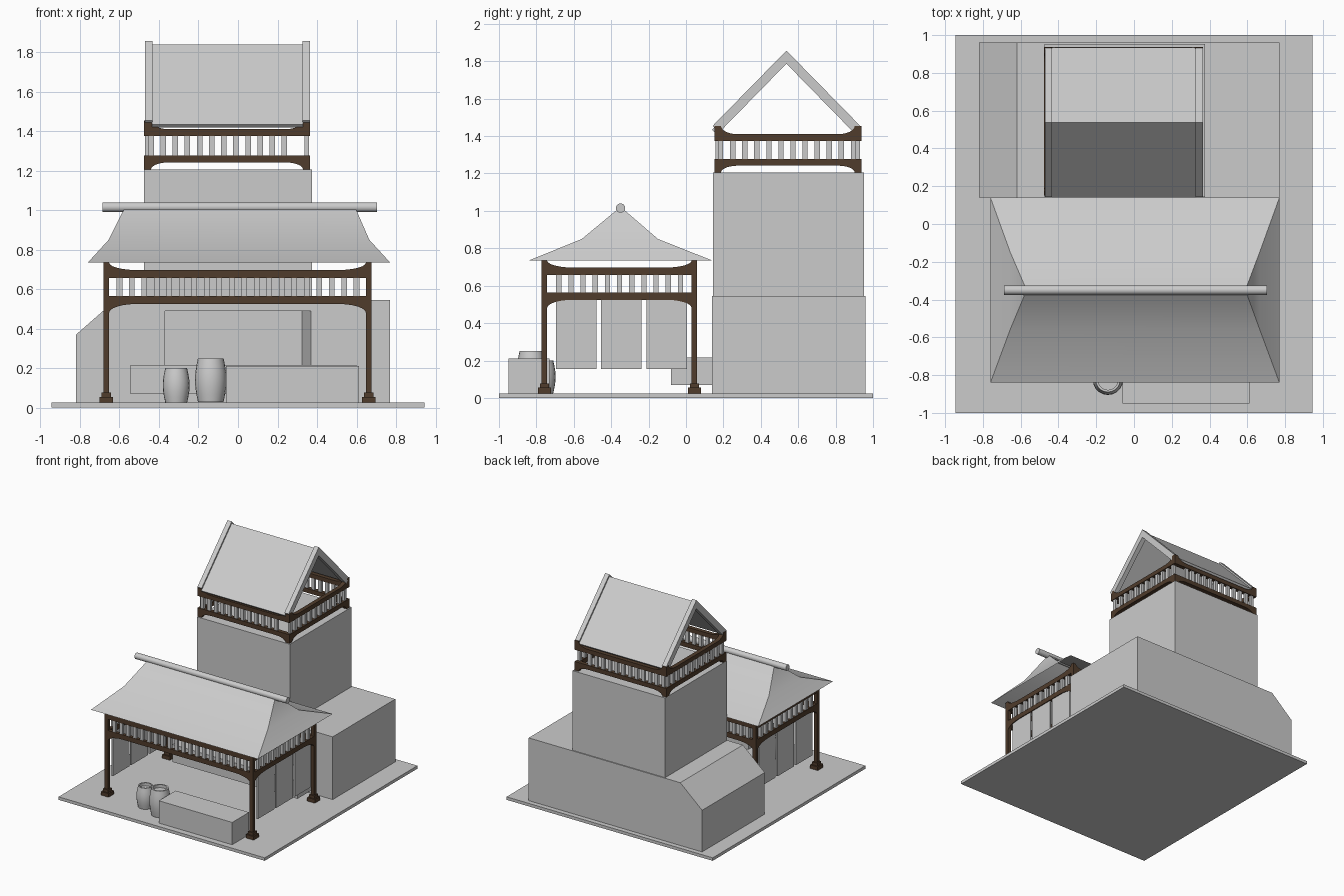
import bpy, bmesh, math
from mathutils import Vector

if "Cube" in bpy.data.objects:
    bpy.data.objects.remove(bpy.data.objects["Cube"])

brown = bpy.data.materials.new("dark_wood")
brown.diffuse_color = (0.08, 0.045, 0.025, 1)
brown.use_nodes = True
brown.node_tree.nodes["Principled BSDF"].inputs["Base Color"].default_value = brown.diffuse_color


def finish(name, bm, mat=None, smooth=None):
    bmesh.ops.recalc_face_normals(bm, faces=bm.faces[:])
    me = bpy.data.meshes.new(name)
    bm.to_mesh(me)
    bm.free()
    ob = bpy.data.objects.new(name, me)
    bpy.context.collection.objects.link(ob)
    if mat:
        me.materials.append(mat)
    if smooth:
        bpy.ops.object.select_all(action='DESELECT')
        ob.select_set(True)
        bpy.context.view_layer.objects.active = ob
        bpy.ops.object.shade_smooth_by_angle(angle=math.radians(smooth))
    return ob


def add_box(bm, x0, x1, y0, y1, z0, z1):
    vs = bmesh.ops.create_cube(bm, size=1)['verts']
    for v in vs:
        v.co = Vector((x0 if v.co.x < 0 else x1, y0 if v.co.y < 0 else y1, z0 if v.co.z < 0 else z1))


def box(name, *dims, mat=None):
    bm = bmesh.new()
    add_box(bm, *dims)
    return finish(name, bm, mat)


def add_prism(bm, pts, axis, a, b):
    """Extrude a closed 2D profile along an axis from a to b."""
    place = {'x': lambda u, v, w: (w, u, v), 'y': lambda u, v, w: (u, w, v), 'z': lambda u, v, w: (u, v, w)}[axis]
    f = bm.faces.new([bm.verts.new(place(u, v, a)) for u, v in pts])
    ext = bmesh.ops.extrude_face_region(bm, geom=[f])['geom']
    d = Vector(place(0, 0, b - a))
    for v in ext:
        if isinstance(v, bmesh.types.BMVert):
            v.co += d


def prism(name, pts, axis, a, b, mat=None, smooth=None):
    bm = bmesh.new()
    add_prism(bm, pts, axis, a, b)
    return finish(name, bm, mat, smooth)


# Ground slab
box("base_slab", -0.945, 0.945, -1, 1, 0, 0.025)

# Rear building with sloped left shoulder and a shop window recess
lower = prism("lower_building", [(-0.82, 0.025), (0.77, 0.025), (0.77, 0.545), (-0.62, 0.545), (-0.82, 0.37)],
              'y', 0.14, 0.96)
cut = prism("window_cutter", [(-0.37, 0.0), (0.37, 0.0), (0.37, 0.14), (0.325, 0.3), (-0.37, 0.3)], 'z', 0.215, 0.49)
mod = lower.modifiers.new("window", 'BOOLEAN')
mod.object, mod.operation, mod.solver = cut, 'DIFFERENCE', 'EXACT'
bpy.context.view_layer.objects.active = lower
bpy.ops.object.modifier_apply(modifier="window")
bpy.data.objects.remove(cut)
box("shop_counter", -0.545, 0.6, -0.08, 0.14, 0.07, 0.215)
box("tower", -0.475, 0.375, 0.144, 0.952, 0.545, 1.205)


# Railings: two arched beams with slats between them, on all four sides
def beam(bm, axis, u0, u1, w0, w1, straight, mid, end, flat, curve):
    n = 6
    arc = [(u0, end)] + [(u0 + flat + curve * (1 - math.cos(t)), end + (mid - end) * math.sin(t))
                         for t in [i / n * math.pi / 2 for i in range(n + 1)]]
    if flat == 0:
        arc.pop(0)
    arc += [(u0 + u1 - u, z) for u, z in reversed(arc)]
    add_prism(bm, [(u1, straight), (u0, straight)] + arc, axis, w0, w1)


def railing(name, x0, x1, y0, y1, th, zs, flat, curve, xs, ys):
    """zs: low end, low mid, low top, high bottom, high mid, high end."""
    beams, slats = bmesh.new(), bmesh.new()
    h = 0.014
    for w in (y0, y1 - th):
        for s, m, e in ((zs[2], zs[1], zs[0]), (zs[3], zs[4], zs[5])):
            beam(beams, 'y', x0, x1, w, w + th, s, m, e, flat, curve)
        for i in range(xs[2]):
            c = xs[0] + (xs[1] - xs[0]) * i / (xs[2] - 1)
            add_box(slats, c - h, c + h, w + th / 2 - h * .8, w + th / 2 + h * .8, zs[2], zs[3])
    for w in (x0, x1 - th):
        for s, m, e in ((zs[2], zs[1], zs[0]), (zs[3], zs[4], zs[5])):
            beam(beams, 'x', y0, y1, w, w + th, s, m, e, flat, curve)
        for i in range(ys[2]):
            c = ys[0] + (ys[1] - ys[0]) * i / (ys[2] - 1)
            add_box(slats, w + th / 2 - h * .8, w + th / 2 + h * .8, c - h, c + h, zs[2], zs[3])
    finish(name + "_beams", beams, brown)
    finish(name + "_slats", slats)


railing("tower_railing", -0.476, 0.365, 0.152, 0.937, 0.034, (1.205, 1.242, 1.278, 1.375, 1.41, 1.455),
        0.035, 0.09, (-0.44, 0.235, 12), (0.185, 0.895, 12))
railing("porch_railing", -0.68, 0.675, -0.77, 0.058, 0.027, (0.48, 0.525, 0.565, 0.657, 0.697, 0.735),
        0.027, 0.14, (-0.6, 0.6, 20), (-0.68, -0.03, 11))

# Tower gable roof: two thin slopes and a frame at each end
def chevron(top, t, half):
    y = 0.537
    k = t / 2
    return [(y - half, top - half * 1.02), (y, top), (y + half, top - half * 1.02),
            (y + half - k, top - half * 1.02 - k), (y, top - t), (y - half + k, top - half * 1.02 - k)]


prism("tower_roof", chevron(1.84, 0.03, 0.398), 'x', -0.435, 0.33)
for side, a, b in (("left", -0.472, -0.433), ("right", 0.326, 0.365)):
    prism(side + "_gable_frame", chevron(1.857, 0.07, 0.395), 'x', a, b)

# Porch roof: flared shell and round ridge pole
bm = bmesh.new()
rings = []
for x0, x1, y0, y1, z in ((-0.76, 0.77, -0.84, 0.14, 0.735), (-0.655, 0.665, -0.557, -0.15, 0.85),
                          (-0.577, 0.597, -0.37, -0.33, 1.005)):
    rings.append([bm.verts.new((x, y, z)) for x, y in ((x0, y0), (x1, y0), (x1, y1), (x0, y1))])
for r, s in zip(rings, rings[1:]):
    for i in range(4):
        j = (i + 1) % 4
        bm.faces.new((r[i], r[j], s[j], s[i]))
bm.faces.new(rings[2])
finish("porch_roof", bm, smooth=32)
prism("ridge_pole", [(-0.35 + 0.025 * math.cos(i * math.pi / 8), 1.015 + 0.025 * math.sin(i * math.pi / 8))
                     for i in range(16)], 'x', -0.687, 0.703, smooth=40)

# Porch posts with stepped feet
bm = bmesh.new()
for x in (-0.667, 0.662):
    for y in (-0.757, 0.045):
        for r, z0, z1 in ((0.015, 0.075, 0.737), (0.035, 0.025, 0.055), (0.024, 0.055, 0.078)):
            add_box(bm, x - r, x + r, y - r, y + r, z0, z1)
finish("porch_posts", bm, brown)

# Hanging cloth panels on both porch sides
bm = bmesh.new()
for x in (-0.667, 0.662):
    for y0, y1 in ((-0.695, -0.478), (-0.455, -0.237), (-0.21, 0.005)):
        add_box(bm, x - 0.006, x + 0.006, y0, y1, 0.155, 0.525)
finish("hanging_panels", bm)

# Crate and barrels
box("long_crate", -0.06, 0.612, -0.95, -0.73, 0.025, 0.21)


def barrel(name, x, y, z0, z1, r_end, r_mid):
    n, h = 20, z1 - z0
    prof = [(0.0, 0)]
    prof += [(r_end + (r_mid - r_end) * math.sin(math.pi * i / 6), h * i / 6) for i in range(7)]
    prof += [(r_end * 0.82, h), (r_end * 0.82, h - 0.025), (0.0, h - 0.025)]
    bm = bmesh.new()
    vs = [bm.verts.new((x + r, y, z0 + z)) for r, z in prof]
    es = [bm.edges.new(p) for p in zip(vs, vs[1:])]
    bmesh.ops.spin(bm, geom=vs + es, cent=(x, y, 0), axis=(0, 0, 1), angle=2 * math.pi, steps=n)
    bmesh.ops.remove_doubles(bm, verts=bm.verts[:], dist=1e-4)
    finish(name, bm, smooth=40)


barrel("small_barrel", -0.313, -0.765, 0.025, 0.2, 0.055, 0.068)
barrel("large_barrel", -0.138, -0.825, 0.03, 0.25, 0.065, 0.08)
